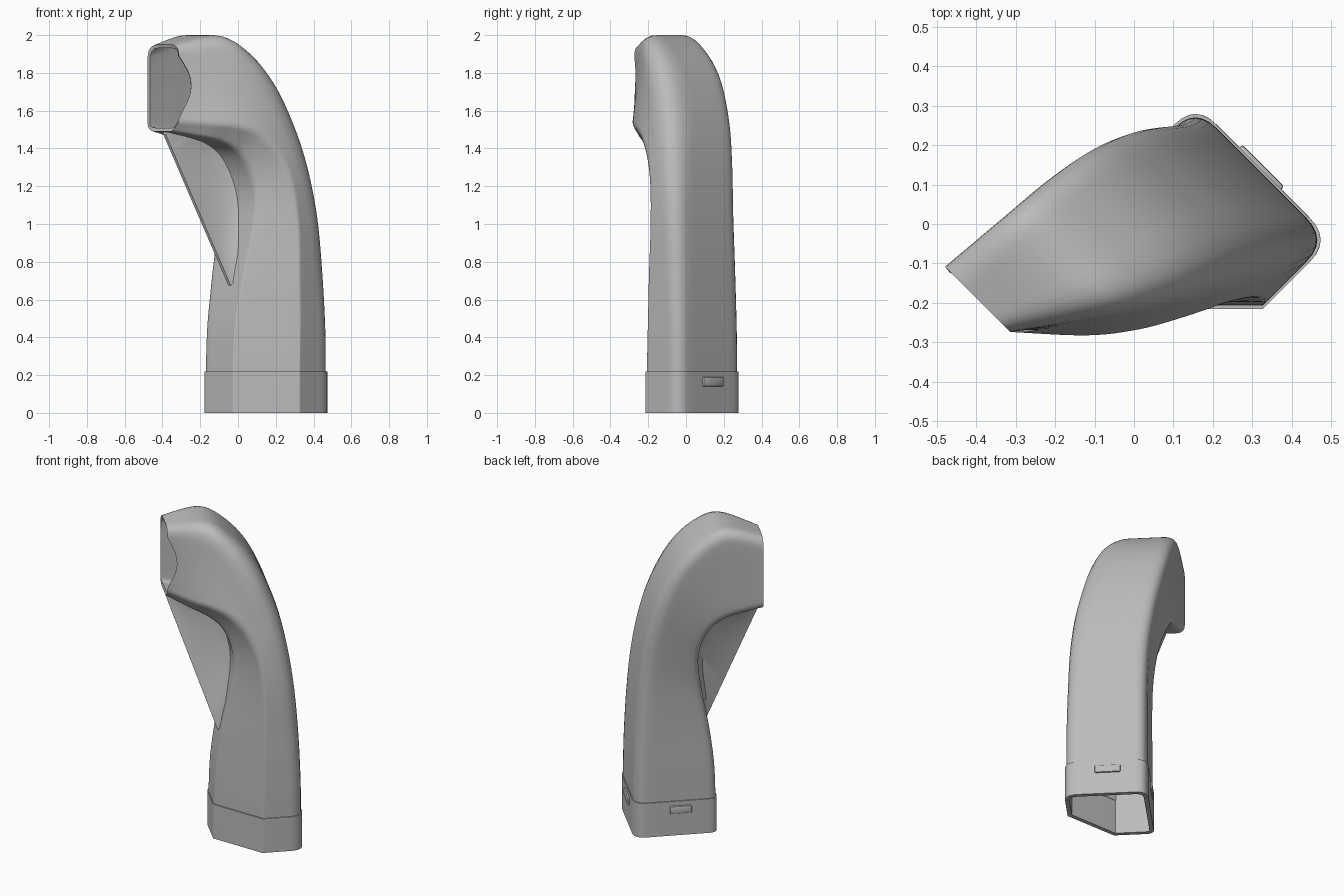
import bpy, bmesh, math
from mathutils import Vector, Matrix

default_cube = bpy.data.objects.get("Cube")
if default_cube:
    bpy.data.objects.remove(default_cube)

grey = bpy.data.materials.new("plain grey")
grey.use_nodes = True
grey.diffuse_color = (0.5, 0.5, 0.5, 1)
grey.node_tree.nodes["Principled BSDF"].inputs["Base Color"].default_value = (0.5, 0.5, 0.5, 1)

# Stations along the duct, in a frame turned 45 degrees about z:
# outer p, outer z, inner p, inner z, side max, side min, chop, outer round, chop round
STATIONS = [
    (.320, .00, -.165, .00, .377, -.10, .250, .08, .005),
    (.320, .22, -.165, .22, .377, -.10, .250, .08, .005),
    (.317, .45, -.155, .45, .376, -.10, .245, .08, .005),
    (.305, .75, -.125, .68, .370, -.10, .220, .09, .008),
    (.280, 1.05, -.080, .92, .360, -.11, .185, .10, .012),
    (.240, 1.32, -.055, 1.12, .338, -.14, .150, .13, .020),
    (.180, 1.55, -.075, 1.26, .305, -.175, .130, .16, .030),
    (.080, 1.77, -.130, 1.37, .260, -.21, .110, .17, .030),
    (-.050, 1.92, -.210, 1.43, .200, -.232, .090, .14, .025),
    (-.200, 2.0, -.300, 1.46, .115, -.245, .070, .10, .022),
    (-.415, 1.95, -.415, 1.49, -.028, -.262, .050, .06, .020),
]
LAST = len(STATIONS) - 1
ARC, SIDE = 6, 8


def station(t):
    """Smooth interpolation between the stations."""
    i = max(0, min(LAST - 1, int(t)))
    u = t - i
    a, b, c, d = (STATIONS[max(0, min(LAST, j))] for j in range(i - 1, i + 3))
    return [.5 * (2 * k1 + u * (k2 - k0) + u * u * (2 * k0 - 5 * k1 + 4 * k2 - k3)
                  + u ** 3 * (3 * k1 - k0 - 3 * k2 + k3))
            for k0, k1, k2, k3 in zip(a, b, c, d)]


def world(p, q, z):
    return Vector(((p + q) * math.sqrt(.5), (p - q) * math.sqrt(.5), z))


def section(t, grow=0):
    """Rounded, chopped rectangle; returns points and a weight for the front wall."""
    po, zo, pi, zi, hi, lo, chop, r_out, r_chop = station(t)
    outer, inner = Vector((po, zo)), Vector((pi, zi))
    depth = (outer - inner).length
    along = (outer - inner) / depth
    lo, hi, a0, a1 = lo - grow, hi + grow, -grow, depth + grow
    corners = [Vector(c) for c in ((a0, lo), (a0, hi - chop), (a0 + chop, hi), (a1, hi), (a1, lo))]
    radii = [.05, r_chop, r_chop, r_out, .075]
    arcs = []
    for i, corner in enumerate(corners):
        start = corner + (corners[i - 1] - corner).normalized() * radii[i]
        end = corner + (corners[(i + 1) % 5] - corner).normalized() * radii[i]
        arcs.append([start.lerp(corner, s).lerp(corner.lerp(end, s), s)
                     for s in (k / ARC for k in range(ARC + 1))])
    points, weights = [], []
    for i, arc in enumerate(arcs):
        points += arc
        weights += [0] * len(arc)
        for k in range(1, SIDE):
            s = k / SIDE
            points.append(arc[-1].lerp(arcs[(i + 1) % 5][0], s))
            weights.append(1 - (2 * s - 1) ** 2 if i == 2 else 0)
    result = []
    for a, q in points:
        pz = inner + along * a
        result.append(world(pz.x, q, pz.y))
    return result, weights


def finish(name, bm, wall=0):
    """Turn a bmesh into a shaded object, with an inward wall if asked."""
    bmesh.ops.recalc_face_normals(bm, faces=bm.faces)
    mesh = bpy.data.meshes.new(name)
    bm.to_mesh(mesh)
    bm.free()
    mesh.materials.append(grey)
    obj = bpy.data.objects.new(name, mesh)
    bpy.context.collection.objects.link(obj)
    bpy.ops.object.select_all(action='DESELECT')
    obj.select_set(True)
    bpy.context.view_layer.objects.active = obj
    if wall:
        shell = obj.modifiers.new("wall", 'SOLIDIFY')
        shell.thickness = wall
        shell.offset = -1
        bpy.ops.object.convert(target='MESH')
    bpy.ops.object.shade_smooth_by_angle(angle=math.radians(32))
    return obj


def skin(bm, rings, cap=False):
    loops = [[bm.verts.new(co) for co in ring] for ring in rings]
    n = len(loops[0])
    for low, high in zip(loops, loops[1:]):
        for k in range(n):
            bm.faces.new((low[k], low[(k + 1) % n], high[(k + 1) % n], high[k]))
    if cap:
        bm.faces.new(loops[0])
        bm.faces.new(loops[-1])


# Curved duct, its front wall scooped back at the mouth
rings = []
steps = 6
for j in range(steps, LAST * steps + 1):
    t = j / steps
    ring, weights = section(t)
    if t > LAST - 1:
        for k, w in enumerate(weights):
            if w:
                ring[k] = section(t - .36 * w * (t - LAST + 1))[0][k]
    rings.append(ring)
bm = bmesh.new()
skin(bm, rings)
finish("duct_body", bm, .02)

# Straight socket collar at the foot
bm = bmesh.new()
skin(bm, [section(t, .006)[0] for t in (0, .5, 1)])
finish("base_collar", bm, .026)

# Thin web bracing the outlet, flared where it meets the duct
first = 2.9
foot, tip = station(first), station(LAST)
foot, tip = Vector((foot[2], foot[3])), Vector((tip[2], tip[3]))
rings = []
count = 48
for j in range(1, count):
    u = j / count
    s = station(first + u * (LAST - first))
    wall = Vector((s[2], s[3]))
    # nearest point on the straight free edge keeps the web even
    edge = foot.lerp(tip, u)
    span = edge - wall
    reach = span.length
    mid = wall + span.normalized() * min(.07, reach * .5)
    root = wall - span.normalized() * .008
    q = .076 + (-.145 - .076) * u
    flare = min(.045, .01 + reach * .3)
    half = [(root, flare), (mid, .013), (edge, .009)]
    rings.append([world(c.x, q + h, c.y) for c, h in half]
                 + [world(c.x, q - h, c.y) for c, h in reversed(half)])
bm = bmesh.new()
skin(bm, rings, cap=True)
finish("support_web", bm)


# Snap catches on two faces of the collar
def catch(name, p, q, length_p, length_q):
    bm = bmesh.new()
    bmesh.ops.create_cube(bm, size=1)
    bmesh.ops.scale(bm, verts=bm.verts, vec=(length_p, length_q, .05))
    bmesh.ops.bevel(bm, geom=bm.edges[:], offset=.006, segments=2, affect='EDGES', profile=.5)
    bmesh.ops.rotate(bm, verts=bm.verts, matrix=Matrix.Rotation(math.radians(45), 3, 'Z'))
    bmesh.ops.translate(bm, verts=bm.verts, vec=world(p, q, .165))
    finish(name, bm)


catch("outer_catch", .326, .127, .02, .15)
catch("back_catch", .05, -.106, .13, .02)
